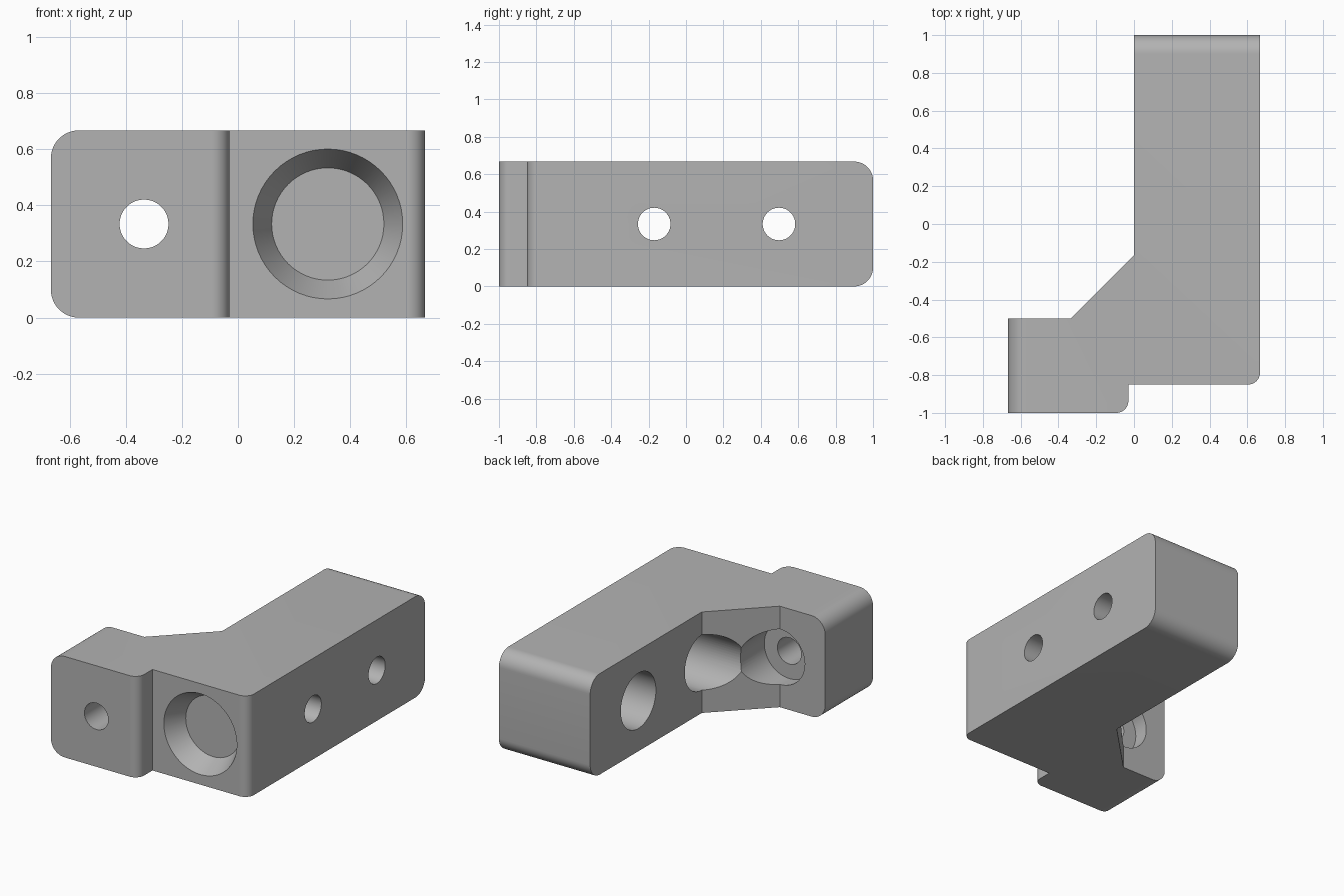
import bpy, bmesh
from math import radians, pi
from mathutils import Matrix, Vector

cube = bpy.data.objects.get("Cube")
if cube:
    bpy.data.objects.remove(cube, do_unlink=True)

HEIGHT = 0.667
MID = HEIGHT / 2
HALF = 0.667

grey = bpy.data.materials.new("plain grey")
grey.use_nodes = True
colour = (0.45, 0.45, 0.45, 1)
grey.diffuse_color = colour
grey.node_tree.nodes["Principled BSDF"].inputs["Base Color"].default_value = colour


def make_object(name, bm):
    bmesh.ops.recalc_face_normals(bm, faces=bm.faces)
    mesh = bpy.data.meshes.new(name)
    bm.to_mesh(mesh)
    bm.free()
    mesh.materials.append(grey)
    obj = bpy.data.objects.new(name, mesh)
    bpy.context.collection.objects.link(obj)
    return obj


def bevel_where(bm, test, radius):
    """Round every edge whose two ends pass the test."""
    edges = [e for e in bm.edges if all(test(v.co) for v in e.verts)]
    bmesh.ops.bevel(bm, geom=edges, offset=radius, offset_type='OFFSET',
                    segments=12, profile=0.5, affect='EDGES')


def turned_cutter(name, profile, origin, axis):
    """Turn a (radius, distance) profile around an axis starting at origin."""
    bm = bmesh.new()
    pts = [(0, profile[0][1])] + profile + [(0, profile[-1][1])]
    verts = [bm.verts.new((r, 0, d)) for r, d in pts]
    edges = [bm.edges.new(pair) for pair in zip(verts, verts[1:])]
    bmesh.ops.spin(bm, geom=verts + edges, cent=(0, 0, 0), axis=(0, 0, 1),
                   angle=2 * pi, steps=64)
    bmesh.ops.remove_doubles(bm, verts=bm.verts, dist=1e-4)
    turn = Vector(axis).to_track_quat('Z', 'Y').to_matrix().to_4x4()
    bm.transform(Matrix.Translation(origin) @ turn)
    obj = make_object(name, bm)
    obj.hide_render = True
    return obj


# Bracket body: extruded plan outline with rounded corners
outline = [(-HALF, -1), (-0.03, -1), (-0.03, -0.85), (HALF, -0.85),
           (HALF, 1), (0, 1), (0, -0.165), (-0.335, -0.5), (-HALF, -0.5)]
bm = bmesh.new()
base = bm.faces.new([bm.verts.new((x, y, 0)) for x, y in outline])
top = bmesh.ops.extrude_face_region(bm, geom=[base])["geom"]
bmesh.ops.translate(bm, vec=(0, 0, HEIGHT),
                    verts=[v for v in top if isinstance(v, bmesh.types.BMVert)])
near = lambda a, b: abs(a - b) < 0.001
for level in (0, HEIGHT):
    bevel_where(bm, lambda c: near(c.x, -HALF) and near(c.z, level), 0.1)
    bevel_where(bm, lambda c: near(c.y, 1) and near(c.z, level), 0.1)
for x, y in ((-0.03, -1), (HALF, -0.85)):
    bevel_where(bm, lambda c: near(c.x, x) and near(c.y, y), 0.063)
bracket = make_object("bracket", bm)

# Counterbored screw holes and the tapered front recess
screw = [(0.087, -0.1), (0.087, 0.4), (0.183, 0.4), (0.183, 1.2)]
recess = [(0.277, -0.02), (0.267, 0), (0.2, 0.133)]
cutters = [
    turned_cutter("flange_screw_cutter", screw, (-0.335, -1, MID), (0, 1, 0)),
    turned_cutter("near_screw_cutter", screw, (HALF, -0.17, MID), (-1, 0, 0)),
    turned_cutter("far_screw_cutter", screw, (HALF, 0.497, MID), (-1, 0, 0)),
    turned_cutter("recess_cutter", recess, (0.32, -0.85, MID), (0, 1, 0)),
]
bpy.ops.object.select_all(action='DESELECT')
bracket.select_set(True)
bpy.context.view_layer.objects.active = bracket
for cutter in cutters:
    cut = bracket.modifiers.new(cutter.name, 'BOOLEAN')
    cut.operation = 'DIFFERENCE'
    cut.solver = 'EXACT'
    cut.object = cutter
    bpy.ops.object.modifier_apply(modifier=cut.name)
    bpy.data.objects.remove(cutter, do_unlink=True)

bpy.ops.object.shade_smooth_by_angle(angle=radians(25))
